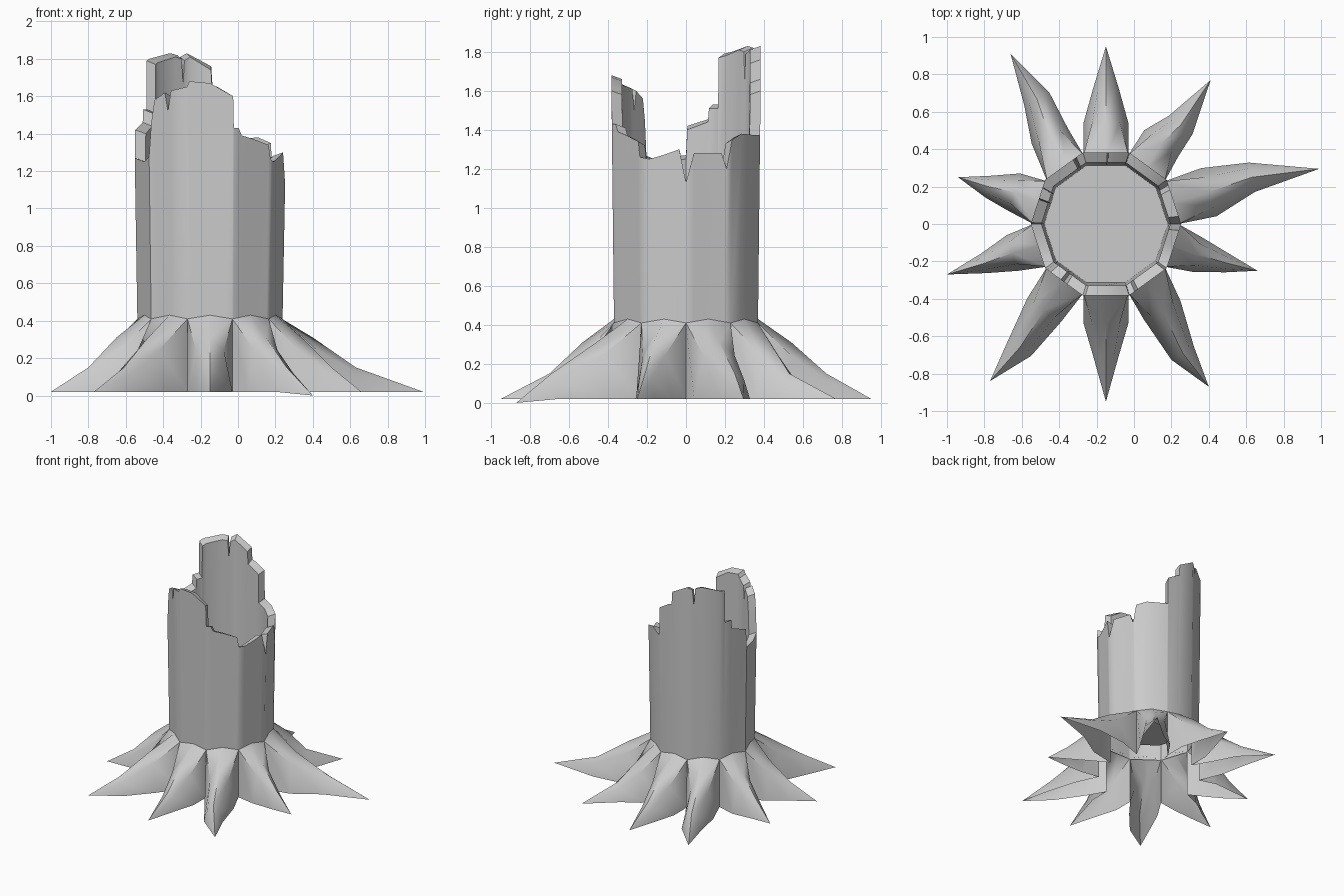
import bpy, math
from mathutils import Vector

if "Cube" in bpy.data.objects:
    bpy.data.objects.remove(bpy.data.objects["Cube"])

CX, SIDES, STEP = -0.15, 10, 36


def deca(deg, r, z):
    """Point on the ten-sided trunk outline with corner radius r."""
    off = math.radians(deg % STEP - STEP / 2)
    rad = r * math.cos(math.radians(STEP / 2)) / math.cos(off)
    a = math.radians(deg)
    return Vector((CX + rad * math.cos(a), rad * math.sin(a), z))


def make(name, verts, faces, angle):
    me = bpy.data.meshes.new(name)
    me.from_pydata([tuple(v) for v in verts], [], faces)
    me.update()
    ob = bpy.data.objects.new(name, me)
    bpy.context.collection.objects.link(ob)
    bpy.ops.object.select_all(action='DESELECT')
    ob.select_set(True)
    bpy.context.view_layer.objects.active = ob
    bpy.ops.object.shade_smooth_by_angle(angle=math.radians(angle))
    return ob


# Splintered rim: angle around the trunk, height
RIM = [(0, 1.13), (6, 1.28), (28, 1.28), (32, 1.20), (36, 1.35), (48, 1.38),
       (71.5, 1.37), (72, 1.60), (84, 1.65), (88, 1.66), (89, 1.76),
       (108, 1.83), (114, 1.81), (115.5, 1.68), (117, 1.82), (124, 1.83),
       (144, 1.80), (150, 1.79), (150.6, 1.53), (159, 1.53), (160, 1.46),
       (179, 1.42), (180, 1.27), (205, 1.25), (216, 1.28), (218, 1.46),
       (221, 1.58), (231, 1.62), (234, 1.52), (237, 1.63), (252, 1.65),
       (254, 1.68), (270, 1.67), (283, 1.62), (288, 1.60), (288.6, 1.43),
       (293, 1.43), (296, 1.39), (308, 1.37), (322, 1.34), (324, 1.26),
       (331, 1.25), (342, 1.27), (355, 1.30)]

# Hollow trunk: outer wall, rim, inner wall and floor
rows = [
    [deca(a, 0.388, 0.40) for a, z in RIM],
    [deca(a, 0.402, z) for a, z in RIM],
    [deca(a, 0.345, z - 0.02) for a, z in RIM],
    [deca(a, 0.33, 0.50) for a, z in RIM],
]
n = len(RIM)
faces = [(r * n + i, r * n + (i + 1) % n, (r + 1) * n + (i + 1) % n, (r + 1) * n + i)
         for r in range(3) for i in range(n)]
faces.append(tuple(range(3 * n, 4 * n)))
make("trunk", [v for row in rows for v in row], faces, 40)

# Roots, one per trunk side: (knee x, y, width), (shin x, y, width), (tip x, y)
ROOTS = [
    ((0.40, 0.17, 0.27), (0.63, 0.25, 0.16), (0.99, 0.295)),
    ((0.145, 0.43, 0.23), (0.25, 0.53, 0.16), (0.41, 0.77)),
    ((-0.15, 0.54, 0.24), (-0.15, 0.72, 0.14), (-0.15, 0.95)),
    ((-0.45, 0.47, 0.21), (-0.52, 0.67, 0.15), (-0.66, 0.91)),
    ((-0.64, 0.17, 0.21), (-0.78, 0.20, 0.12), (-0.94, 0.25)),
    ((-0.65, -0.155, 0.20), (-0.80, -0.21, 0.11), (-1.00, -0.27)),
    ((-0.48, -0.46, 0.22), (-0.61, -0.66, 0.15), (-0.77, -0.84)),
    ((-0.15, -0.53, 0.24), (-0.15, -0.70, 0.14), (-0.15, -0.95)),
    ((0.15, -0.46, 0.22), (0.26, -0.69, 0.14), (0.40, -0.87)),
    ((0.34, -0.165, 0.19), (0.50, -0.21, 0.10), (0.66, -0.25)),
]


def arch(x, y, width, d, height):
    """Five-point arched cross-section, left to right."""
    left = Vector((-d.y, d.x, 0)).normalized() * width / 2
    c = Vector((x, y, 0))
    prof = [(1, 0.02), (0.62, height * 0.78), (0, height),
            (-0.62, height * 0.78), (-1, 0.02)]
    return [c + left * s + Vector((0, 0, z)) for s, z in prof]


for k, (knee, shin, tip) in enumerate(ROOTS):
    a0, a1 = k * STEP, (k + 1) * STEP
    base = [deca(a1, 0.388, 0.02), deca(a1, 0.388, 0.41),
            deca(a0 + STEP / 2, 0.388, 0.43),
            deca(a0, 0.388, 0.41), deca(a0, 0.388, 0.02)]
    p0, p1, p2, p3 = (Vector(p[:2]) for p in (base[2], knee, shin, tip))
    verts = base + arch(*knee, p2 - p0, 0.31) + arch(*shin, p3 - p1, 0.15)
    verts.append(Vector((*tip, 0.0 if k == 8 else 0.02)))
    faces = [(r * 5 + i, r * 5 + i + 1, r * 5 + i + 6, r * 5 + i + 5)
             for r in range(2) for i in range(4)]
    faces += [(10 + i, 11 + i, 15) for i in range(4)]
    make(f"root_{k + 1}", verts, faces, 55)
